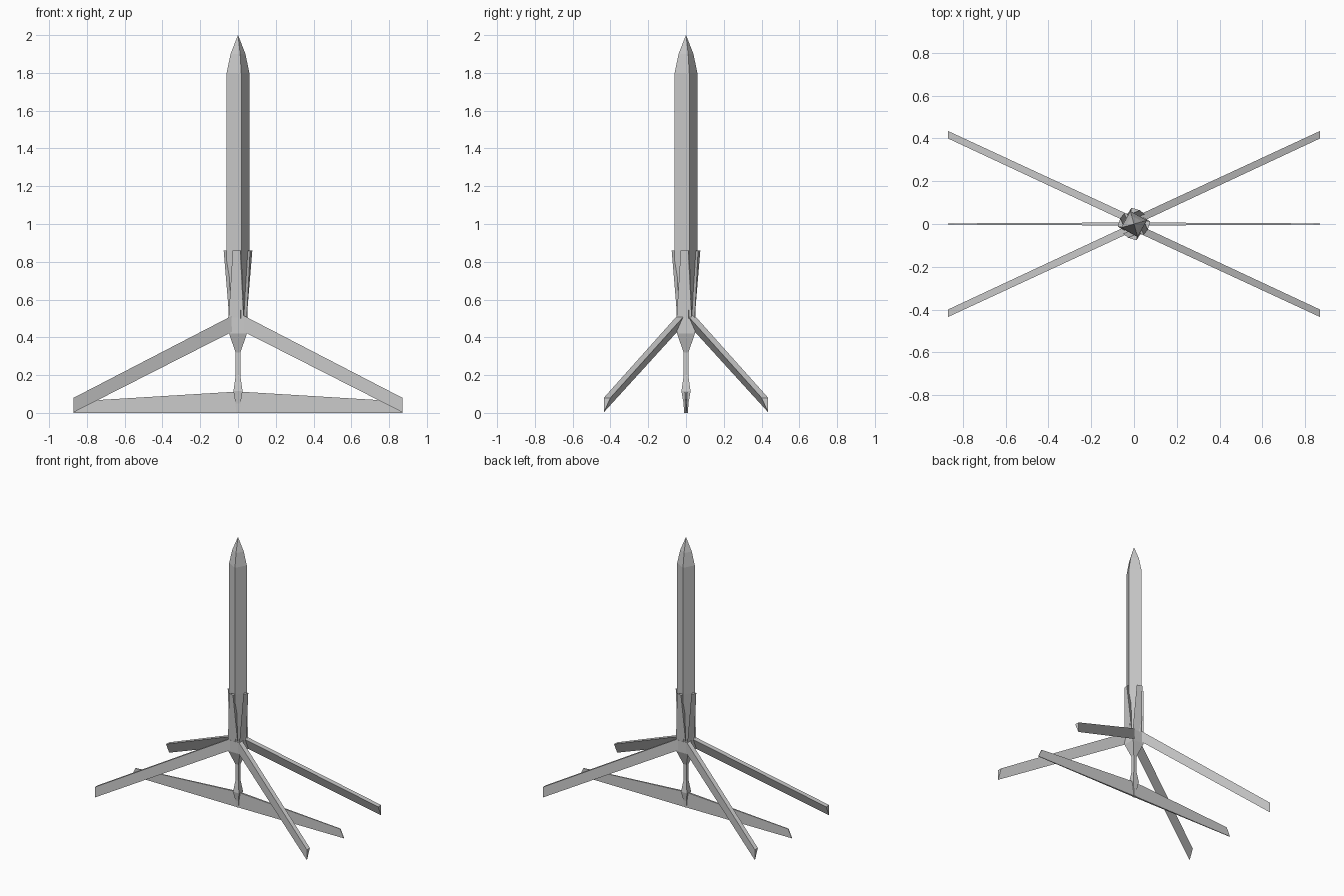
import bpy, bmesh, math
from mathutils import Matrix

if "Cube" in bpy.data.objects:
    bpy.data.objects.remove(bpy.data.objects["Cube"])


def make(name, rings, copies=(Matrix.Identity(4),)):
    """Loft through closed rings of equal size, cap both ends, repeat by matrix."""
    bm = bmesh.new()
    for m in copies:
        loops = [[bm.verts.new(m @ Matrix.Translation(p).to_translation()) for p in r]
                 for r in rings]
        n = len(loops[0])
        for a, b in zip(loops, loops[1:]):
            for i in range(n):
                j = (i + 1) % n
                bm.faces.new((a[i], a[j], b[j], b[i]))
        bm.faces.new(loops[0])
        bm.faces.new(loops[-1])
    bmesh.ops.remove_doubles(bm, verts=bm.verts, dist=0.0002)
    bmesh.ops.recalc_face_normals(bm, faces=bm.faces)
    me = bpy.data.meshes.new(name)
    bm.to_mesh(me)
    bm.free()
    ob = bpy.data.objects.new(name, me)
    bpy.context.collection.objects.link(ob)
    return ob


def square(r, z, deg=45):
    return [(r * math.cos(math.radians(deg + 90 * k)),
             r * math.sin(math.radians(deg + 90 * k)), z) for k in range(4)]


S = math.sqrt(2)

# four-sided spire, turned slightly, with a curved pointed tip
make("spire", [square(r, z, 16) for r, z in (
    (0.050, 0.48), (0.056, 0.62), (0.064, 0.86), (0.0625, 1.80),
    (0.041, 1.90), (0.0006, 2.0))])

# hub, narrow neck and swollen foot in one square column
make("hub_and_stem", [square(h * S, z) for h, z in (
    (0.010, 0.0), (0.013, 0.05), (0.024, 0.115), (0.012, 0.20),
    (0.013, 0.32), (0.047, 0.42), (0.048, 0.505))])

# four leaning blades that wrap the base of the spire
quarter_turns = [Matrix.Rotation(math.radians(90 * k), 4, 'Z') for k in range(4)]
make("collar_blades", [
    [(-0.050, -0.046, 0.50), (0.030, -0.046, 0.50), (0.0, -0.02, 0.50)],
    [(-0.028, -0.064, 0.86), (0.012, -0.076, 0.86), (0.018, -0.045, 0.86)],
], quarter_turns)

# four triangular legs spreading to the ground
mirrors = [Matrix.Diagonal((sx, sy, 1, 1)) for sx in (1, -1) for sy in (1, -1)]
make("legs", [
    [(0.03, 0.046, 0.515), (0.03, 0.008, 0.515), (0.03, 0.046, 0.43)],
    [(0.87, 0.435, 0.08), (0.87, 0.400, 0.08), (0.87, 0.435, 0.003)],
], mirrors)

# thin ground fin, tallest in the middle
make("ground_fin", [
    [(-0.87, y, 0) for y in (-0.002, 0.002)] + [(-0.84, y, 0.062) for y in (0.003, -0.003)],
    [(0, y, 0) for y in (-0.007, 0.007)] + [(0, y, 0.113) for y in (0.007, -0.007)],
    [(0.87, y, 0) for y in (-0.002, 0.002)] + [(0.84, y, 0.062) for y in (0.003, -0.003)],
])
